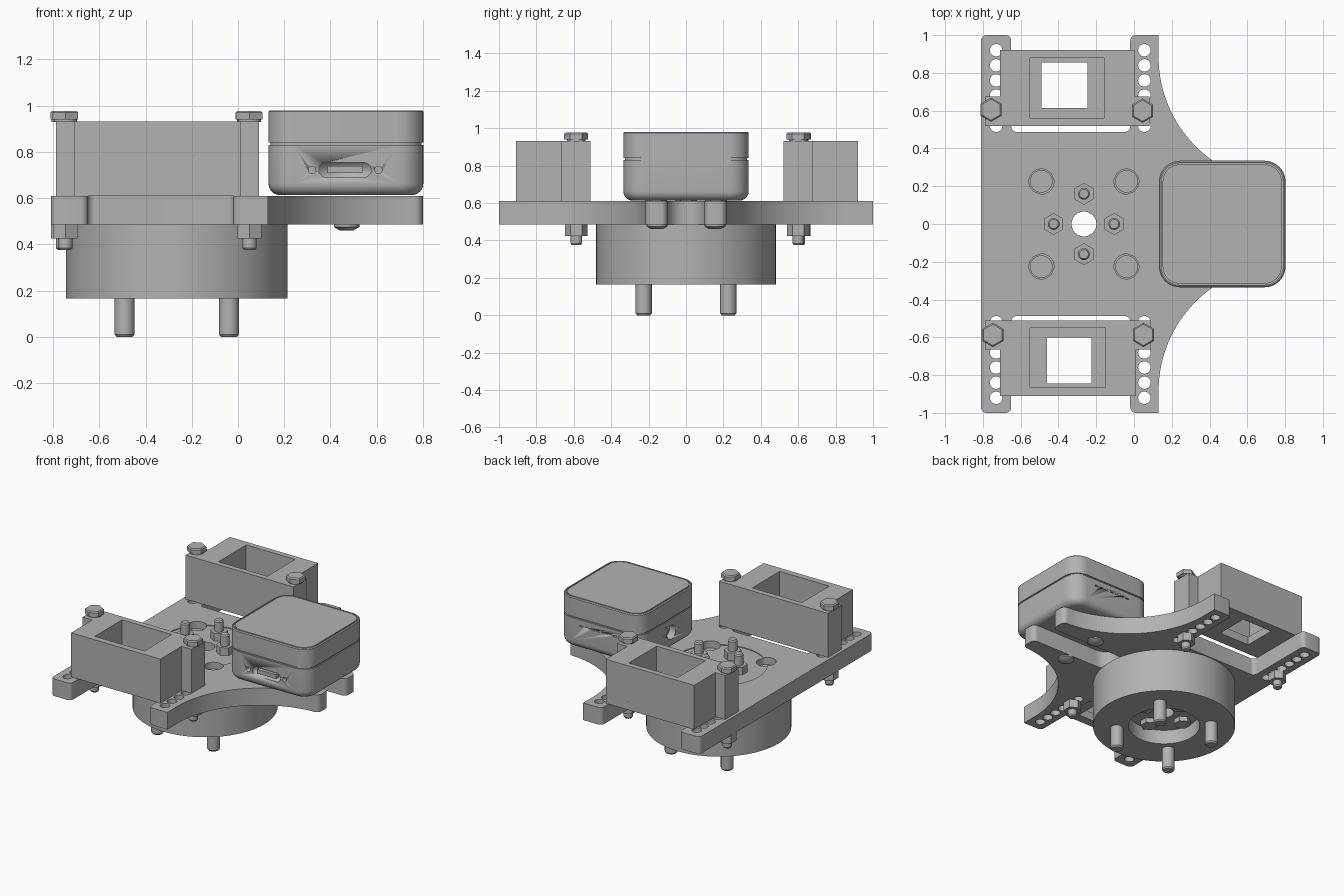
import bpy, bmesh
from math import sin, cos, pi, sqrt, radians
from mathutils import Matrix, Vector

if "Cube" in bpy.data.objects:
    bpy.data.objects.remove(bpy.data.objects["Cube"])

GREY = (0.45, 0.45, 0.45, 1)
grey = bpy.data.materials.new("plain grey")
grey.use_nodes = True
grey.diffuse_color = GREY
grey.node_tree.nodes["Principled BSDF"].inputs["Base Color"].default_value = GREY
HUB = -0.265          # x of the hub axis
LOW, TOP = 0.485, 0.61   # plate underside and top


def finish(obj):
    obj.data.materials.clear()
    obj.data.materials.append(grey)
    bpy.ops.object.select_all(action='DESELECT')
    obj.select_set(True)
    bpy.context.view_layer.objects.active = obj
    bpy.ops.object.shade_smooth_by_angle(angle=radians(35))
    return obj


def from_bmesh(name, bm):
    bmesh.ops.recalc_face_normals(bm, faces=bm.faces)
    mesh = bpy.data.meshes.new(name)
    bm.to_mesh(mesh)
    bm.free()
    obj = bpy.data.objects.new(name, mesh)
    bpy.context.collection.objects.link(obj)
    return finish(obj)


def arc(cx, cy, r, a0, a1, n=24):
    angles = [radians(a0 + (a1 - a0) * i / n) for i in range(n + 1)]
    return [(cx + r * cos(a), cy + r * sin(a)) for a in angles]


def circle(cx, cy, r, n=32):
    return arc(cx, cy, r, 0, 360, n)[:-1]


def rounded(points, n=6):
    """Closed outline; points given as (x, y, radius) get a rounded corner."""
    out = []
    for i, p in enumerate(points):
        if len(p) == 2:
            out.append(p)
            continue
        c = Vector(p[:2])
        a = (Vector(points[i - 1][:2]) - c).normalized() * p[2]
        b = (Vector(points[(i + 1) % len(points)][:2]) - c).normalized() * p[2]
        for k in range(n + 1):
            t = k / n * pi / 2
            out.append(tuple(c + a * (1 - sin(t)) + b * (1 - cos(t))))
    return out


def slab(name, loops, z0, z1):
    """Flat plate from an outer outline and any hole outlines."""
    data = bpy.data.curves.new(name, 'CURVE')
    data.dimensions, data.fill_mode = '2D', 'BOTH'
    data.extrude = (z1 - z0) / 2
    for loop in loops:
        s = data.splines.new('POLY')
        s.points.add(len(loop) - 1)
        for pt, (x, y) in zip(s.points, loop):
            pt.co = (x, y, 0, 1)
        s.use_cyclic_u = True
    obj = bpy.data.objects.new(name, data)
    obj.location.z = (z0 + z1) / 2
    bpy.context.collection.objects.link(obj)
    bpy.ops.object.select_all(action='DESELECT')
    obj.select_set(True)
    bpy.context.view_layer.objects.active = obj
    bpy.ops.object.convert(target='MESH')
    return finish(bpy.context.view_layer.objects.active)


def rods(name, x, y, parts):
    """Stacked upright rods: (bottom radius, top radius, z0, z1, sides)."""
    bm = bmesh.new()
    for r0, r1, z0, z1, sides in parts:
        bmesh.ops.create_cone(bm, cap_ends=True, segments=sides, radius1=r0, radius2=r1,
                              depth=z1 - z0, matrix=Matrix.Translation((x, y, (z0 + z1) / 2)))
    return from_bmesh(name, bm)


# Base plate: half outline, mirrored across y = 0
half = arc(0.25, 0, 0.1, 180, 90, 12)
half += [(0.8, 0.1, 0.035), (0.8, 0.215, 0.035)]
half += arc(0.8, 0.885, 0.67, 266, 180, 36)
half += [(0.13, 1), (-0.02, 1, 0.03), (-0.02, 0.487, 0.03), (-0.65, 0.487, 0.03),
         (-0.65, 1, 0.03), (-0.81, 1, 0.03)]
outline = half + [(p[0], -p[1], *p[2:]) for p in reversed(half[1:])]


def lobed(sign):
    """Hub circle with four round lobes added (+1) or bitten out (-1)."""
    pts, d, r = [], 0.318, 0.066
    for i in range(240):
        a = 2 * pi * i / 240
        off = (a % (pi / 2)) - pi / 4
        root = r * r - (d * sin(off)) ** 2
        rad = 0.32
        if root > 0:
            edge = d * cos(off) + sign * sqrt(root)
            rad = max(rad, edge) if sign > 0 else min(rad, edge)
        pts.append((HUB + rad * cos(a), rad * sin(a)))
    return pts


holes = [circle(x, s * (0.52 + 0.08 * i), 0.033, 20)
         for x in (-0.73, 0.055) for s in (1, -1) for i in range(6)]
slab("base_plate", [rounded(outline), lobed(1)] + holes, LOW, TOP)
slab("hub_insert", [lobed(-1), circle(HUB, 0, 0.066)], LOW, TOP - 0.006)

# Hub drum with a bored pocket underneath, turned from a profile
bm = bmesh.new()
profile = [(0.066, LOW), (0.48, LOW), (0.48, 0.165), (0.24, 0.165), (0.24, 0.27), (0.066, 0.27)]
vs = [bm.verts.new((r, 0, z)) for r, z in profile]
es = [bm.edges.new((vs[i - 1], vs[i])) for i in range(len(vs))]
bmesh.ops.spin(bm, geom=vs + es, cent=(0, 0, 0), axis=(0, 0, 1), angle=2 * pi, steps=72)
bmesh.ops.remove_doubles(bm, verts=bm.verts, dist=0.0005)
bmesh.ops.translate(bm, verts=bm.verts, vec=(HUB, 0, 0))
from_bmesh("hub_drum", bm)

# Four leg pins with their heads sunk in the plate, and four hub bolts
for sx in (1, -1):
    for sy in (1, -1):
        rods("leg_pin", HUB + sx * 0.226, sy * 0.226,
             [(0.035, 0.043, 0, 0.01, 24), (0.043, 0.043, 0.01, 0.3, 24),
              (0.06, 0.06, LOW - 0.02, 0.56, 24)])
for dx, dy in ((1, 0), (-1, 0), (0, 1), (0, -1)):
    rods("hub_bolt", HUB + dx * 0.16, dy * 0.16,
         [(0.058, 0.058, 0.235, 0.28, 6), (0.058, 0.058, TOP - 0.01, 0.66, 6),
          (0.031, 0.031, 0.6, 0.73, 20), (0.031, 0.024, 0.73, 0.74, 20)])


# Socket blocks with side ears, a deep pocket and a smaller window in the floor
def rect(x0, x1, y0, y1):
    return [(x0, y0), (x1, y0), (x1, y1), (x0, y1)]


def socket(side, s, x1, y0, pocket, window):
    y1, ear = y0 + 0.4, y0 + 0.155
    shape = [(-0.788, y0), (x1 + 0.08, y0), (x1 + 0.08, ear), (x1, ear),
             (x1, y1), (-0.71, y1), (-0.71, ear), (-0.788, ear)]
    flip = lambda pts: [(x, s * y) for x, y in pts]
    slab(side + "_socket_floor", [flip(shape), flip(rect(*window))], TOP, 0.67)
    slab(side + "_socket_walls", [flip(shape), flip(rect(*pocket))], 0.67, 0.932)


socket("back", 1, 0.003, 0.52, (-0.55, -0.155, 0.56, 0.88), (-0.49, -0.245, 0.615, 0.855))
socket("front", -1, 0.01, 0.51, (-0.55, -0.15, 0.55, 0.865), (-0.46, -0.225, 0.6, 0.845))

# Long clamping bolts with hex heads above and nuts below
for x, y in ((-0.757, 0.605), (0.045, 0.6), (-0.747, -0.587), (0.05, -0.587)):
    rods("clamp_bolt", x, y,
         [(0.064, 0.064, 0.94, 0.97, 6), (0.064, 0.056, 0.97, 0.978, 6),
          (0.05, 0.05, 0.93, 0.942, 24), (0.031, 0.031, 0.385, 0.935, 20),
          (0.024, 0.031, 0.375, 0.385, 20), (0.06, 0.06, 0.425, LOW, 6)])

# Domed screws under the prongs
for y in (0.155, -0.155):
    rods("prong_screw", 0.47, y, [(0.055, 0.055, 0.475, LOW + 0.005, 24),
                                  (0.03, 0.055, 0.46, 0.475, 24)])

# Sensor case: stacked rounded squares given as (inset, height)
levels = [(0.05 * (1 - sin(t)), 0.613 + 0.05 * (1 - cos(t)))
          for t in [i * pi / 12 for i in range(7)]]
levels += [(0, 0.83), (0.008, 0.83), (0.008, 0.84), (0, 0.84), (0, 0.974), (0.006, 0.98),
           (0.013, 0.98), (0.013, 0.972), (0.02, 0.972), (0.02, 0.98)]
bm = bmesh.new()
rings = []
for inset, z in levels:
    e, r = 0.335 - inset, 0.11 - inset
    loop = []
    for k, (sx, sy) in enumerate(((1, 1), (-1, 1), (-1, -1), (1, -1))):
        loop += arc(0.467 + sx * (e - r), sy * (e - r), r, 90 * k, 90 * k + 90, 10)
    rings.append([bm.verts.new((x, y, z)) for x, y in loop])
for lo, hi in zip(rings, rings[1:]):
    for i in range(len(lo)):
        bm.faces.new((lo[i - 1], lo[i], hi[i], hi[i - 1]))
bm.faces.new(rings[0])
bm.faces.new(rings[-1])
case = from_bmesh("sensor_case", bm)

# Cutters: oblong port, two pin holes, round side socket, row of vents
port_loop = arc(0.544, 0, 0.032, -90, 90, 10) + arc(0.382, 0, 0.032, 90, 270, 10)
port = slab("port_cutter", [port_loop], -0.03, 0.03)
port.rotation_euler = (pi / 2, 0, 0)
port.location = (0, -0.33, 0.722)
bm = bmesh.new()
for x in (0.32, 0.608):
    bmesh.ops.create_cone(bm, cap_ends=True, segments=20, radius1=0.016, radius2=0.016, depth=0.06,
                          matrix=Matrix.Translation((x, -0.33, 0.722)) @ Matrix.Rotation(pi / 2, 4, 'X'))
bmesh.ops.create_cone(bm, cap_ends=True, segments=32, radius1=0.05, radius2=0.05, depth=0.1,
                      matrix=Matrix.Translation((0.132, -0.02, 0.735)) @ Matrix.Rotation(pi / 2, 4, 'Y'))
for i in range(7):
    bmesh.ops.create_cube(bm, size=1, matrix=Matrix.Translation((0.34 + 0.045 * i, 0.335, 0.785))
                          @ Matrix.Diagonal((0.028, 0.03, 0.008, 1)))
for cutter in (port, from_bmesh("hole_cutter", bm)):
    cutter.hide_render = True
    cutter.hide_set(True)
    cutter.display_type = 'WIRE'
    mod = case.modifiers.new("cut", 'BOOLEAN')
    mod.operation, mod.solver, mod.object = 'DIFFERENCE', 'EXACT', cutter

# Tongue inside the port
bm = bmesh.new()
bmesh.ops.create_cube(bm, size=1, matrix=Matrix.Translation((0.463, -0.318, 0.724))
                      @ Matrix.Diagonal((0.15, 0.03, 0.03, 1)))
from_bmesh("port_tongue", bm)
